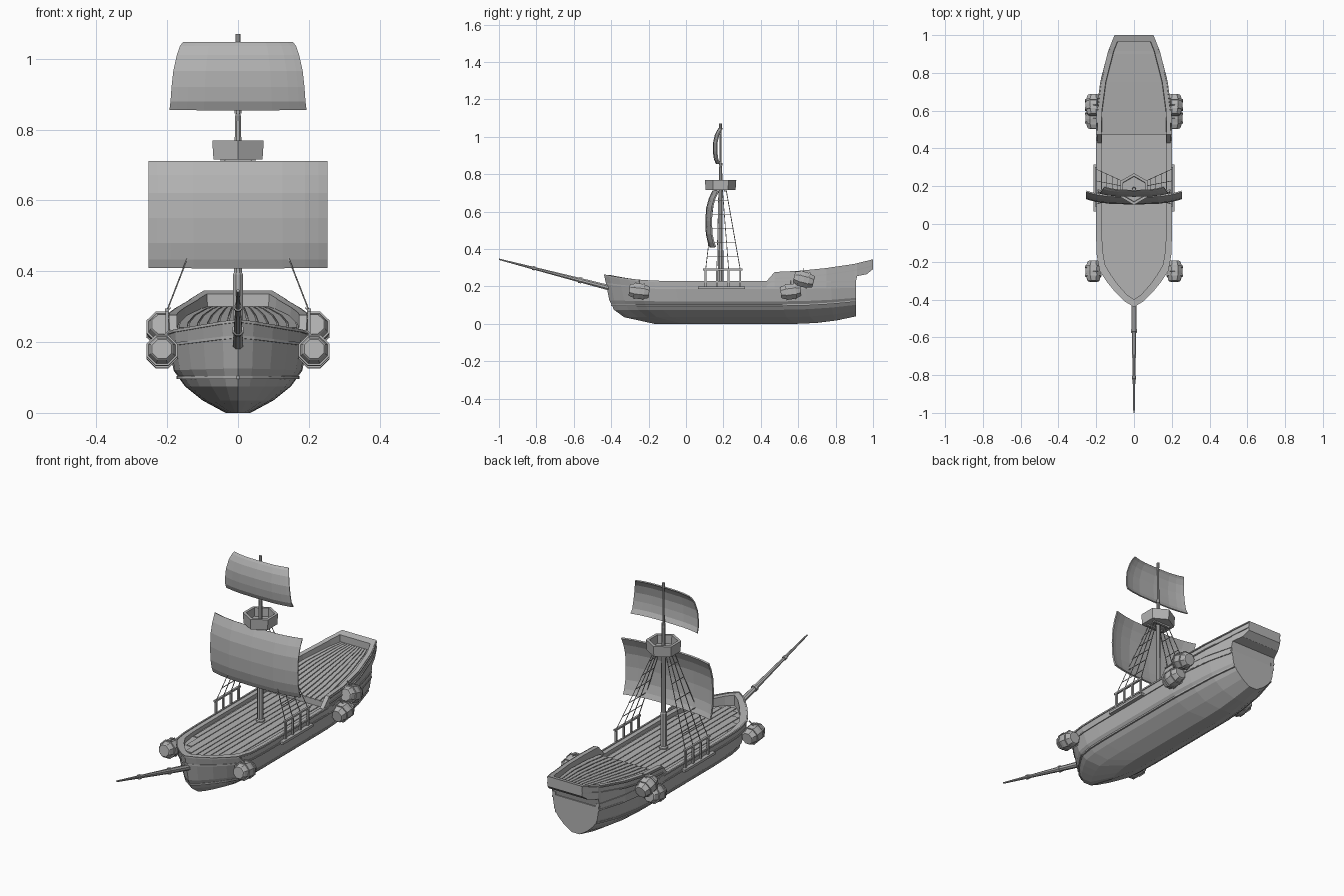
import bpy, bmesh, math
from mathutils import Vector

cube = bpy.data.objects.get("Cube")
if cube:
    bpy.data.objects.remove(cube, do_unlink=True)

GREY = bpy.data.materials.new("plain_grey")
GREY.use_nodes = True
GREY.diffuse_color = (0.45, 0.45, 0.45, 1)
GREY.node_tree.nodes["Principled BSDF"].inputs["Base Color"].default_value = (0.45, 0.45, 0.45, 1)


def add_mesh(name, bm, mirror=False):
    bmesh.ops.remove_doubles(bm, verts=bm.verts, dist=0.0002)
    bmesh.ops.recalc_face_normals(bm, faces=bm.faces)
    me = bpy.data.meshes.new(name)
    bm.to_mesh(me)
    bm.free()
    me.materials.append(GREY)
    ob = bpy.data.objects.new(name, me)
    bpy.context.collection.objects.link(ob)
    if mirror:
        mod = ob.modifiers.new("mirror", "MIRROR")
        mod.use_clip = True
    return ob


def loft(name, rings, caps=True, closed=False, mirror=False):
    """Skin a list of equally long point rings."""
    bm = bmesh.new()
    vs = [[bm.verts.new(p) for p in ring] for ring in rings]
    n = len(rings[0])
    for a, b in zip(vs, vs[1:]):
        for i in range(n if closed else n - 1):
            j = (i + 1) % n
            bm.faces.new((a[i], a[j], b[j], b[i]))
    if caps:
        bm.faces.new(vs[0])
        bm.faces.new(vs[-1])
    return add_mesh(name, bm, mirror)


def turned(name, a, b, profile, sides=8, caps=True, mirror=False):
    """Round part from a to b; profile holds (fraction along, radius)."""
    a, b = Vector(a), Vector(b)
    q = (b - a).to_track_quat("Z", "Y")
    rings = []
    for t, r in profile:
        ring = []
        for i in range(sides):
            k = 2 * math.pi * (i + 0.5) / sides
            ring.append(a.lerp(b, t) + q @ Vector((r * math.cos(k), r * math.sin(k), 0)))
        rings.append(ring)
    return loft(name, rings, caps, True, mirror)


def rod(name, a, b, r, sides=6, mirror=True):
    return turned(name, a, b, [(0, r), (1, r)], sides, mirror=mirror)


def box(name, lo, hi, mirror=False):
    rings = [[(lo[0], lo[1], z), (hi[0], lo[1], z), (hi[0], hi[1], z), (lo[0], hi[1], z)]
             for z in (lo[2], hi[2])]
    return loft(name, rings, True, True, mirror)


def strip(name, pts, r):
    """Thin moulding that follows a path, mirrored to both sides."""
    rings = [[(p[0] + r, p[1], p[2] - r), (p[0] + r, p[1], p[2] + r),
              (p[0] - r, p[1], p[2] + r), (p[0] - r, p[1], p[2] - r)] for p in pts]
    return loft(name, rings, True, True, True)


def lerp_table(table, t):
    for a, b in zip(table, table[1:]):
        if t <= b[0]:
            f = (t - a[0]) / (b[0] - a[0])
            return [u + (v - u) * f for u, v in zip(a, b)]
    return list(table[-1])


# Hull: rows of (half width, height, stem y) from keel over the rail to the deck
PLAN = [(0, 0), (.02, .22), (.06, .5), (.1, .72), (.14, .9), (.2, .98), (.28, 1),
        (.5, 1), (.7, 1), (.8, .95), (.9, .86), (1, .68)]
ROWS = [(0, 0, -.15), (.035, 0, -.17), (.1, .035, -.33), (.15, .075, -.385), (.182, .12, -.41),
        (.195, .19, -.428), (.197, .225, -.438), (.17, .225, -.4), (.17, .205, -.4), (0, .205, -.4)]
STERN, DECK = .91, .205


def hull_point(row, s):
    w, z, stem = row
    rise = .04 * max(0, (s - .7) / .3) ** 2 * (1 - z / .225)
    sheer = .035 * max(0, 1 - s / .25) ** 2 * max(0, (z - .1) / .125)
    if row in ROWS[-2:]:
        sheer = 0
    return (w * lerp_table(PLAN, s)[1], stem + (STERN - stem) * s, z + rise + sheer)


loft("hull", [[hull_point(r, s) for r in ROWS] for s, _ in PLAN], mirror=True)
for label, row in (("lower", (.17, .1, -.4)), ("upper", ROWS[5]), ("rail", ROWS[6])):
    strip(label + "_wale", [hull_point(row, s) for s, _ in PLAN], .004)

# Raised stern deck: y, half width, underside, rail top, deck
POOP = [(.43, .197, .19, .227, .2), (.474, .199, .19, .277, .2), (.475, .199, .19, .277, .237),
        (.6, .196, .19, .283, .252), (.75, .176, .19, .298, .272), (.9, .138, .19, .32, .29),
        (.915, .134, .255, .324, .291), (.965, .114, .265, .336, .297),
        (.966, .114, .265, .336, .336), (1, .1, .292, .345, .345)]
loft("stern_deck", [[(0, y, lo), (w, y, lo), (w * .98, y, top), (w - .026, y, top),
                     (w - .028, y, deck), (0, y, deck)] for y, w, lo, top, deck in POOP], mirror=True)
for label, drop in (("top", .006), ("middle", .035)):
    strip("stern_" + label + "_moulding",
          [(w, y, top - drop) for y, w, lo, top, deck in POOP[2:]], .003)

# Deck planks
EDGES = [0, .03, .06, .1, .135, .163]
for i, (x0, x1) in enumerate(zip(EDGES, EDGES[1:])):
    s = 0
    while lerp_table(PLAN, s)[1] * .17 < x1 + .003:
        s += .005
    box("deck_plank_%d" % i, (x0 + .002, -.4 + 1.31 * s, DECK), (x1 - .002, .474, DECK + .004), True)
for i in range(6):
    f0, f1 = i / 6 + .015, (i + 1) / 6 - .015
    loft("stern_plank_%d" % i,
         [[(f * (w - .03), y, deck + h) for f, h in ((f0, 0), (f1, 0), (f1, .004), (f0, .004))]
          for y, w, lo, top, deck in POOP[2:8]], True, True, True)

# Bowsprit with collars
tip, heel = Vector((0, -1, .345)), Vector((0, -.38, .185))
turned("bowsprit", heel, tip, [(0, .016), (.3, .013), (1, .004)])
for i, (t, r) in enumerate(((.3, .017), (.7, .012))):
    turned("bowsprit_collar_%d" % i, heel.lerp(tip, t - .012), heel.lerp(tip, t + .012), [(0, r), (1, r)])

# Mast
MY = .185
turned("lower_mast", (0, MY, .2), (0, MY, .73),
       [(0, .022), (.03, .022), (.04, .016), (.36, .016), (.37, .012), (1, .011)])
turned("top_mast", (0, MY, .71), (0, MY, 1.05), [(0, .011), (.38, .009), (.4, .006), (1, .005)])
turned("mast_cap", (0, MY, 1.045), (0, MY, 1.07), [(0, .008), (1, .008)])
turned("mast_collar", (0, MY, .845), (0, MY, .86), [(0, .01), (1, .01)])

# Lookout basket: hexagonal cup with a thick wall
bottom, top = (0, MY, .715), (0, MY, .77)
basket = turned("lookout_basket", bottom, top,
                [(0, .001), (0, .08), (1, .084), (1, .068), (.2, .066), (.2, .001)], 6)
for k in (-1, 1):
    box("basket_beam", (-.05, MY + k * .025 - .006, .707), (.05, MY + k * .025 + .006, .716))


# Sails: curved sheets; rows of (height, half width, belly y)
def sail(name, rows, curl, thick):
    cols = [-1, -.9, -.75, -.5, 0, .5, .75, .9, 1]
    rings = [[(u * w, y + curl * abs(u) ** 3, z) for u in cols] for z, w, y in rows]
    ob = loft(name, rings, caps=False)
    mod = ob.modifiers.new("thickness", "SOLIDIFY")
    mod.thickness = thick
    mod.offset = 0


sail("main_sail", [(.41, .252, .13), (.435, .252, .12), (.48, .252, .11), (.55, .252, .107),
                   (.62, .252, .112), (.67, .252, .126), (.71, .252, .145)], .028, .008)
sail("top_sail", [(.856, .193, .163), (.88, .19, .152), (.92, .187, .147), (.965, .182, .147),
                  (1.01, .172, .157), (1.035, .163, .17), (1.045, .155, .178)], .018, .006)

# Rigging platforms, posts, shrouds and ratlines
box("channel", (.185, .065, .186), (.215, .315, .199), True)
box("post_rail", (.195, .092, .286), (.206, .302, .295), True)
FEET = [.105, .165, .228, .29]
HEADS = [.155, .175, .195, .215]


def shroud(i, z):
    t = (z - .29) / (.715 - .29)
    return Vector((.2 - .165 * t, FEET[i] + (HEADS[i] - FEET[i]) * t, z))


for i, y in enumerate(FEET):
    box("post_%d" % i, (.196, y - .005, .195), (.205, y + .005, .29), True)
    rod("shroud_%d" % i, shroud(i, .29), shroud(i, .715), .0022, 4)
for i in range(5):
    z = .36 + .075 * i
    rod("ratline_%d" % i, shroud(0, z), shroud(3, z), .002, 4)

# Barrels slung on the sides: y, z, tilt
for i, (by, bz, tilt) in enumerate(((-.25, .174, -.12), (.56, .172, .12), (.63, .237, -.25))):
    c = Vector((.215, by, bz))
    d = Vector((0, math.cos(tilt), math.sin(tilt))) * .054
    turned("barrel_%d" % i, c - d, c + d,
           [(0, .03), (.04, .034), (.3, .043), (.5, .045), (.7, .043), (.96, .034), (1, .03)],
           mirror=True)
    for k in (-.42, .42):
        turned("barrel_hoop_%d" % i, c + d * (k - .08), c + d * (k + .08),
               [(0, .047), (1, .047)], mirror=True)
    rod("barrel_rope_%d" % i, c + Vector((0, 0, .04)), (.19, by, bz + .06), .003, 4)
